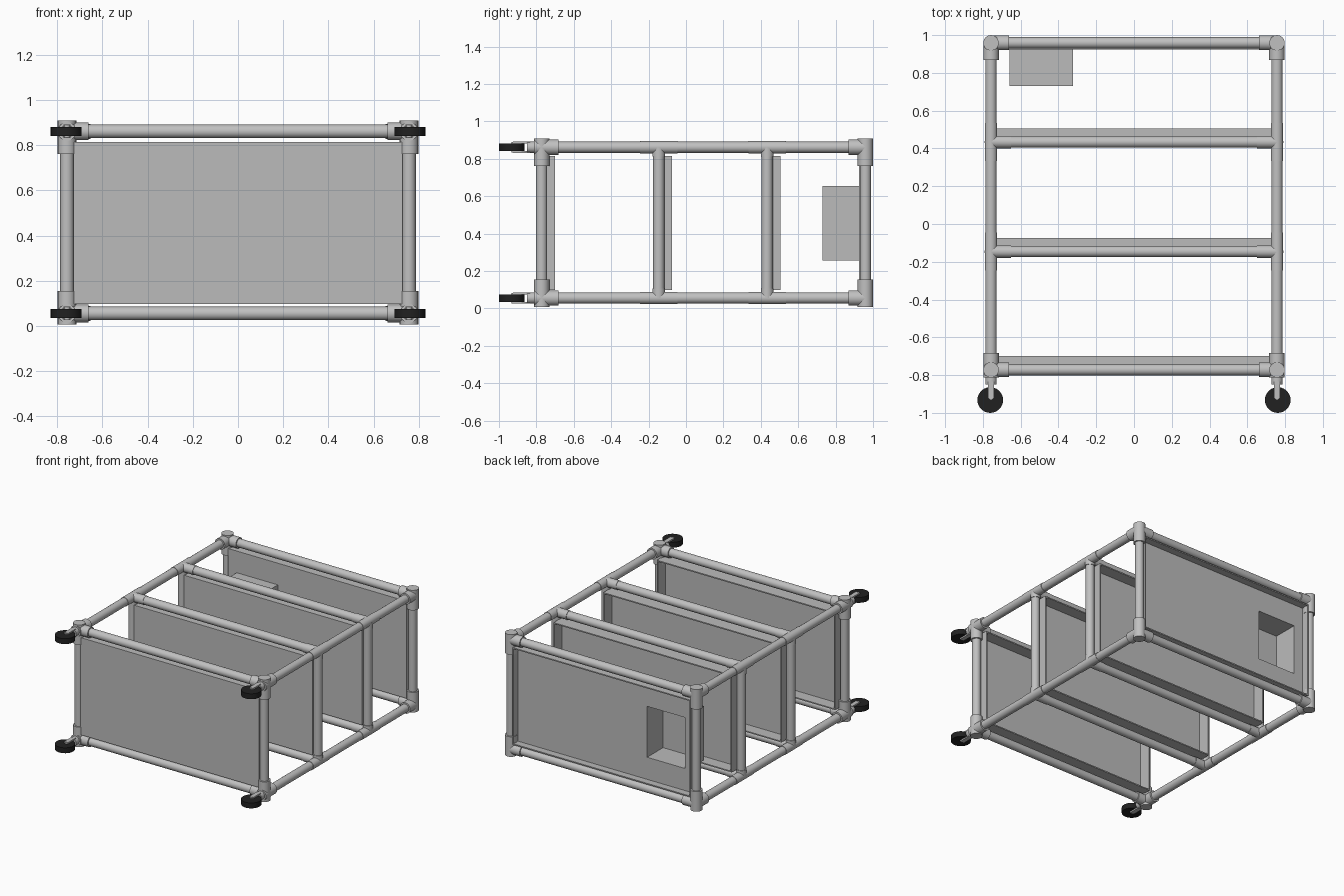
import bpy, bmesh, math
from mathutils import Vector

if "Cube" in bpy.data.objects:
    bpy.data.objects.remove(bpy.data.objects["Cube"], do_unlink=True)


def material(name, value):
    m = bpy.data.materials.new(name)
    m.use_nodes = True
    col = (value, value, value, 1)
    m.diffuse_color = col
    m.node_tree.nodes["Principled BSDF"].inputs["Base Color"].default_value = col
    return m


PIPE = material("light grey pipe", 0.53)
SHEET = material("grey sheet", 0.5)
RUBBER = material("black rubber", 0.015)


def finish(name, bm, mat):
    me = bpy.data.meshes.new(name)
    bm.to_mesh(me)
    bm.free()
    me.materials.append(mat)
    ob = bpy.data.objects.new(name, me)
    bpy.context.collection.objects.link(ob)
    return ob


def activate(ob):
    bpy.ops.object.select_all(action='DESELECT')
    ob.select_set(True)
    bpy.context.view_layer.objects.active = ob


def rod(name, a, b, r, mat=PIPE, sides=24):
    """Smooth cylinder between two points."""
    a, b = Vector(a), Vector(b)
    bm = bmesh.new()
    bmesh.ops.create_cone(bm, cap_ends=True, segments=sides, radius1=r, radius2=r, depth=(b - a).length)
    bm.transform(Vector((0, 0, 1)).rotation_difference(b - a).to_matrix().to_4x4())
    bmesh.ops.translate(bm, verts=bm.verts, vec=(a + b) / 2)
    ob = finish(name, bm, mat)
    activate(ob)
    bpy.ops.object.shade_smooth_by_angle(angle=math.radians(40))
    return ob


def box(name, lo, hi, mat, open_back=False):
    """Axis-aligned box, optionally without its +y face."""
    lo, hi = Vector(lo), Vector(hi)
    bm = bmesh.new()
    bmesh.ops.create_cube(bm, size=1)
    bmesh.ops.scale(bm, verts=bm.verts, vec=hi - lo)
    bmesh.ops.translate(bm, verts=bm.verts, vec=(lo + hi) / 2)
    if open_back:
        bm.normal_update()
        back = [f for f in bm.faces if f.normal.y > 0.9]
        bmesh.ops.delete(bm, geom=back, context='FACES')
    return finish(name, bm, mat)


def tray(name, lo, hi):
    """Open thin-walled tray facing +y."""
    ob = box(name, lo, hi, SHEET, open_back=True)
    mod = ob.modifiers.new("wall", 'SOLIDIFY')
    mod.thickness = 0.012
    mod.offset = -1
    return ob


X = 0.757
Z_LOW, Z_HIGH = 0.055, 0.861
Y_FRONT, Y_BACK = -0.772, 0.959
SHELVES = [Y_FRONT, -0.146, 0.434, Y_BACK]
R, COLLAR = 0.030, 0.041

# long rails with tees and corner fittings
for side, sx in (("left", 1), ("right", -1)):
    for level, z, up in (("lower", Z_LOW, 1), ("upper", Z_HIGH, -1)):
        tag = f"{side}_{level}"
        x = sx * X
        rod(f"rail_{tag}", (x, Y_FRONT, z), (x, Y_BACK, z), R)
        for i, y in enumerate(SHELVES):
            corner = y in (Y_FRONT, Y_BACK)
            if corner:
                d = 1 if y == Y_FRONT else -1
                end = y - COLLAR if d == 1 else y
                rod(f"corner_z_{tag}_{i}", (x, y, z - up * 0.048), (x, y, z + up * 0.1), COLLAR)
                rod(f"corner_y_{tag}_{i}", (x, end, z), (x, y + d * 0.09, z), COLLAR)
                rod(f"corner_x_{tag}_{i}", (x, y, z), (x - sx * 0.095, y, z), COLLAR - 0.002)
            else:
                rod(f"tee_y_{tag}_{i}", (x, y - 0.1, z), (x, y + 0.1, z), R + 0.003)
                rod(f"tee_z_{tag}_{i}", (x, y, z), (x, y, z + up * 0.05), R + 0.004)
                rod(f"tee_x_{tag}_{i}", (x, y, z), (x - sx * 0.105, y, z), R + 0.003)

        # caster: stem, fork plates, wheel
        rod(f"caster_stem_{tag}", (x, -0.85, z), (x, Y_FRONT, z), 0.03)
        for k, s in (("a", -1), ("b", 1)):
            zp = z + s * 0.025
            box(f"caster_fork_{tag}_{k}", (x - 0.016, -0.925, zp - 0.005),
                (x + 0.016, -0.835, zp + 0.005), PIPE)
        rod(f"caster_axle_{tag}", (x, -0.92, z - 0.028), (x, -0.92, z + 0.028), 0.012)
        rod(f"caster_wheel_{tag}", (sx * 0.761, -0.932, z - 0.02),
            (sx * 0.761, -0.932, z + 0.02), 0.068, RUBBER, 28)

# cross bars and uprights of each shelf frame
for i, y in enumerate(SHELVES):
    for level, z in (("lower", Z_LOW), ("upper", Z_HIGH)):
        rod(f"cross_bar_{level}_{i}", (-X, y, z), (X, y, z), R)
    for side, sx in (("left", 1), ("right", -1)):
        rod(f"upright_{side}_{i}", (sx * X, y, Z_LOW), (sx * X, y, Z_HIGH), R)

# thin trays held in the frames
TX, TZ0, TZ1 = 0.728, 0.097, 0.815
for i, y in enumerate(SHELVES[:3]):
    tray(f"shelf_tray_{i}", (-TX, y - 0.025, TZ0), (TX, y + 0.072, TZ1))
back = tray("back_tray", (-TX, 0.925, TZ0), (TX, 0.987, TZ1))

# recessed box opening through the back tray
tray("recess_box", (-0.658, 0.73, 0.255), (-0.322, 0.93, 0.655))
cutter = box("recess_cutter", (-0.646, 0.85, 0.267), (-0.334, 0.96, 0.643), SHEET)
cutter.hide_render = True
cut = back.modifiers.new("opening", 'BOOLEAN')
cut.operation = 'DIFFERENCE'
cut.object = cutter
activate(back)
for mod in list(back.modifiers):
    bpy.ops.object.modifier_apply(modifier=mod.name)
bpy.data.objects.remove(cutter, do_unlink=True)
